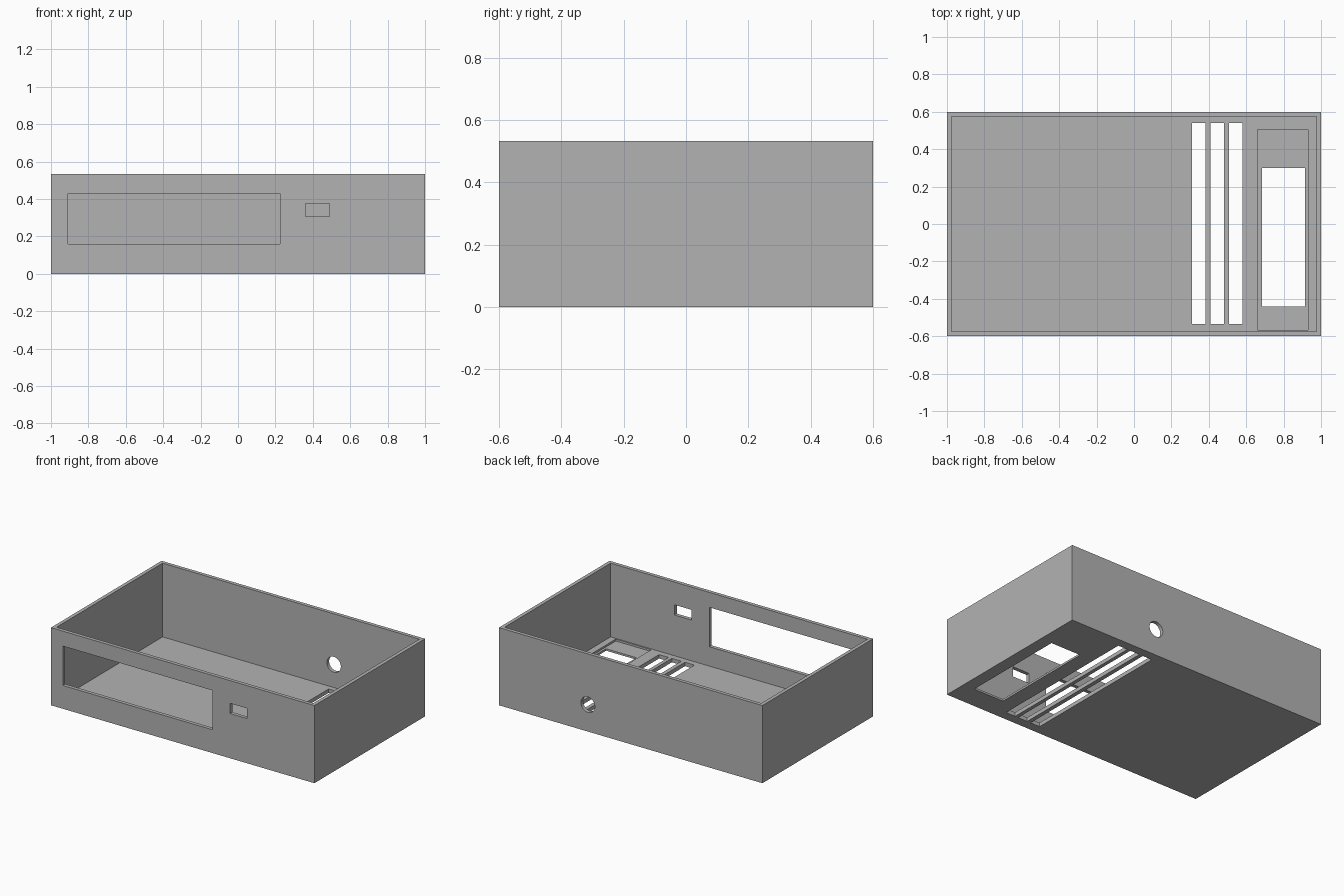
import bpy
import math

default_cube = bpy.data.objects.get("Cube")
if default_cube:
    bpy.data.objects.remove(default_cube, do_unlink=True)

HALF_X, HALF_Y, HEIGHT = 1.0, 0.6, 0.533
WALL, FLOOR = 0.025, 0.027
BELOW, ABOVE = -0.1, 0.1

grey = bpy.data.materials.new("plain_grey")
grey.use_nodes = True
colour = (0.45, 0.45, 0.45, 1)
grey.diffuse_color = colour
grey.node_tree.nodes["Principled BSDF"].inputs["Base Color"].default_value = colour


def box(name, x, y, z):
    """Box from (min, max) pairs on each axis."""
    bpy.ops.mesh.primitive_cube_add(size=1)
    ob = bpy.context.object
    ob.name = name
    for v in ob.data.vertices:
        v.co = [(lo + hi) / 2 + c * (hi - lo) for c, (lo, hi) in zip(v.co, (x, y, z))]
    return ob


def cut(target, cutter):
    """Subtract the cutter from the target, then discard it."""
    cutter.hide_render = True
    mod = target.modifiers.new(cutter.name, "BOOLEAN")
    mod.operation = "DIFFERENCE"
    mod.solver = "EXACT"
    mod.object = cutter
    bpy.context.view_layer.objects.active = target
    bpy.ops.object.modifier_apply(modifier=mod.name)
    bpy.data.objects.remove(cutter, do_unlink=True)


# Open-topped case
case = box("enclosure_case", (-HALF_X, HALF_X), (-HALF_Y, HALF_Y), (0, HEIGHT))
case.data.materials.append(grey)
inner_x, inner_y = HALF_X - WALL, HALF_Y - WALL
cut(case, box("cavity", (-inner_x, inner_x), (-inner_y, inner_y), (FLOOR, 1)))

# Front wall: display window and small switch opening
through_front = (-HALF_Y - WALL, -HALF_Y + 2 * WALL)
cut(case, box("display_window", (-0.91, 0.225), through_front, (0.16, 0.43)))
cut(case, box("switch_opening", (0.36, 0.49), through_front, (0.307, 0.377)))

# Floor: three vent slots
for x in (0.31, 0.41, 0.507):
    cut(case, box("vent_slot", (x, x + 0.072), (-0.535, 0.54), (BELOW, ABOVE)))

# Floor: shallow pocket around a through opening
cut(case, box("module_pocket", (0.66, 0.93), (-0.567, 0.505), (FLOOR / 2, ABOVE)))
cut(case, box("module_opening", (0.685, 0.915), (-0.44, 0.30), (BELOW, ABOVE)))

# Back wall: round cable hole
bpy.ops.mesh.primitive_cylinder_add(
    vertices=48, radius=0.053, depth=0.2,
    location=(0.325, HALF_Y, 0.185), rotation=(math.pi / 2, 0, 0))
hole = bpy.context.object
hole.name = "cable_hole"
cut(case, hole)

# Smooth the cable hole while keeping the case edges sharp
case.select_set(True)
bpy.context.view_layer.objects.active = case
bpy.ops.object.shade_smooth_by_angle(angle=math.radians(30))
